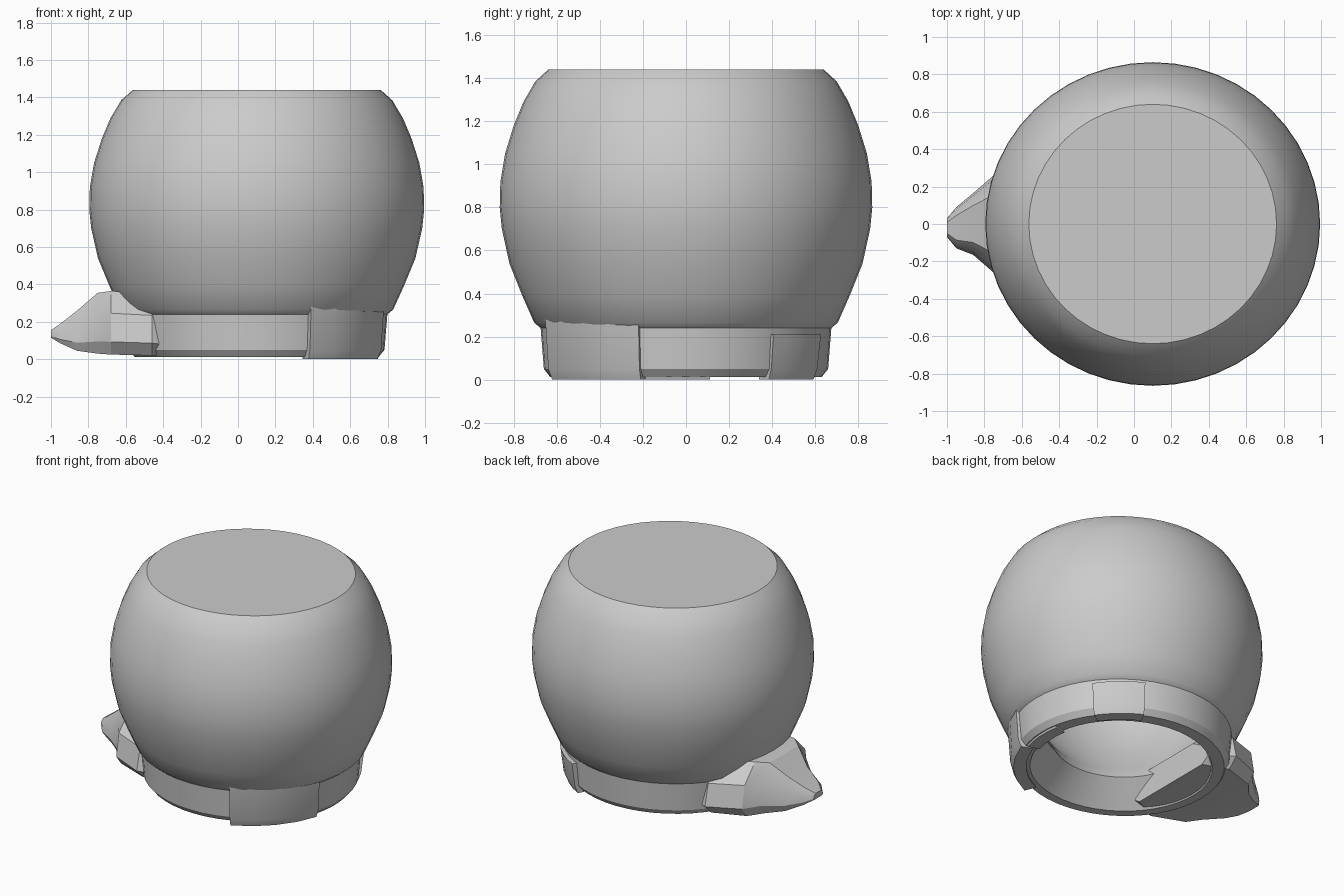
import bpy, bmesh, math

if "Cube" in bpy.data.objects:
    bpy.data.objects.remove(bpy.data.objects["Cube"])

CX, SX, N = 0.10, 1.035, 48


def make(name, bm, angle):
    bmesh.ops.recalc_face_normals(bm, faces=bm.faces)
    me = bpy.data.meshes.new(name)
    bm.to_mesh(me)
    bm.free()
    ob = bpy.data.objects.new(name, me)
    bpy.context.collection.objects.link(ob)
    bpy.context.view_layer.objects.active = ob
    ob.select_set(True)
    bpy.ops.object.shade_smooth_by_angle(angle=math.radians(angle))
    ob.select_set(False)
    return ob


def skin(bm, rings, cap_ends=True, closed=False):
    loops = [[bm.verts.new(p) for p in r] for r in rings]
    pairs = list(zip(loops, loops[1:]))
    if closed:
        pairs.append((loops[-1], loops[0]))
    for a, b in pairs:
        n = len(a)
        for i in range(n):
            j = (i + 1) % n
            bm.faces.new((a[i], a[j], b[j], b[i]))
    if cap_ends:
        bm.faces.new(loops[0])
        bm.faces.new(loops[-1])


# Hollow pot: outside from the flat top down, then inside back up.
# Each point is (radius at back right, radius at front left, height).
outer = [(.64, 1.44), (.70, 1.385), (.755, 1.29), (.80, 1.18), (.84, 1.05),
         (.862, .92), (.865, .80), (.855, .70), (.82, .54), (.76, .39),
         (.705, .265), (.675, .24), (.66, .05), (.63, .012)]
inner = [(.55, .57, .012), (.54, .42, .17), (.55, .46, .25), (.66, .62, .45),
         (.74, .72, .75), (.72, .72, 1.05), (.58, .58, 1.30)]
profile = [(r, r, z) for r, z in outer] + inner
rings = []
for a, b, z in profile:
    ring = []
    for i in range(N):
        t = 2 * math.pi * i / N
        k = max(0, min(1, .5 - 1.2 * math.cos(t - math.radians(60))))
        r = a + (b - a) * k
        ring.append((CX + SX * r * math.cos(t), r * math.sin(t), z))
    rings.append(ring)
bm = bmesh.new()
skin(bm, rings)
make("pot_body", bm, 28)

# Spout: cross-sections (x, half width, bottom, top) lofted to a blunt tip
sections = [(-.30, .36, .03, .22), (-.46, .45, .02, .35), (-.68, .36, .025, .365),
            (-.75, .26, .03, .355), (-.86, .165, .045, .26), (-.95, .11, .085, .19),
            (-1.0, .05, .115, .155)]
rings = []
for x, w, z0, z1 in sections:
    h = z1 - z0
    yo = -.02 if x < -.9 else 0
    rings.append([(x, yo + w * u, z0 + h * v) for u, v in
                  ((-.85, 0), (.85, 0), (1, .2), (.92, .65), (.6, 1), (-.6, 1), (-.92, .65), (-1, .2))])
bm = bmesh.new()
skin(bm, rings)
make("spout", bm, 28)


# Thickened wall patches around the foot: (start, end degrees, radius, height)
for n, (a0, a1, r, h) in enumerate([(-66, -18, .70, .35), (-17, 10, .66, .24), (35, 62, .69, .21)]):
    sect = [(r - .10, 0.0), (r - .02, 0.0), (r, .05), (r + .02, h), (r - .06, h)]
    rings = []
    for i in range(5):
        t = math.radians(a0 + (a1 - a0) * i / 4)
        rings.append([(CX + q * math.cos(t), q * math.sin(t), z) for q, z in sect])
    bm = bmesh.new()
    skin(bm, rings)
    make("foot_patch_%d" % (n + 1), bm, 28)
